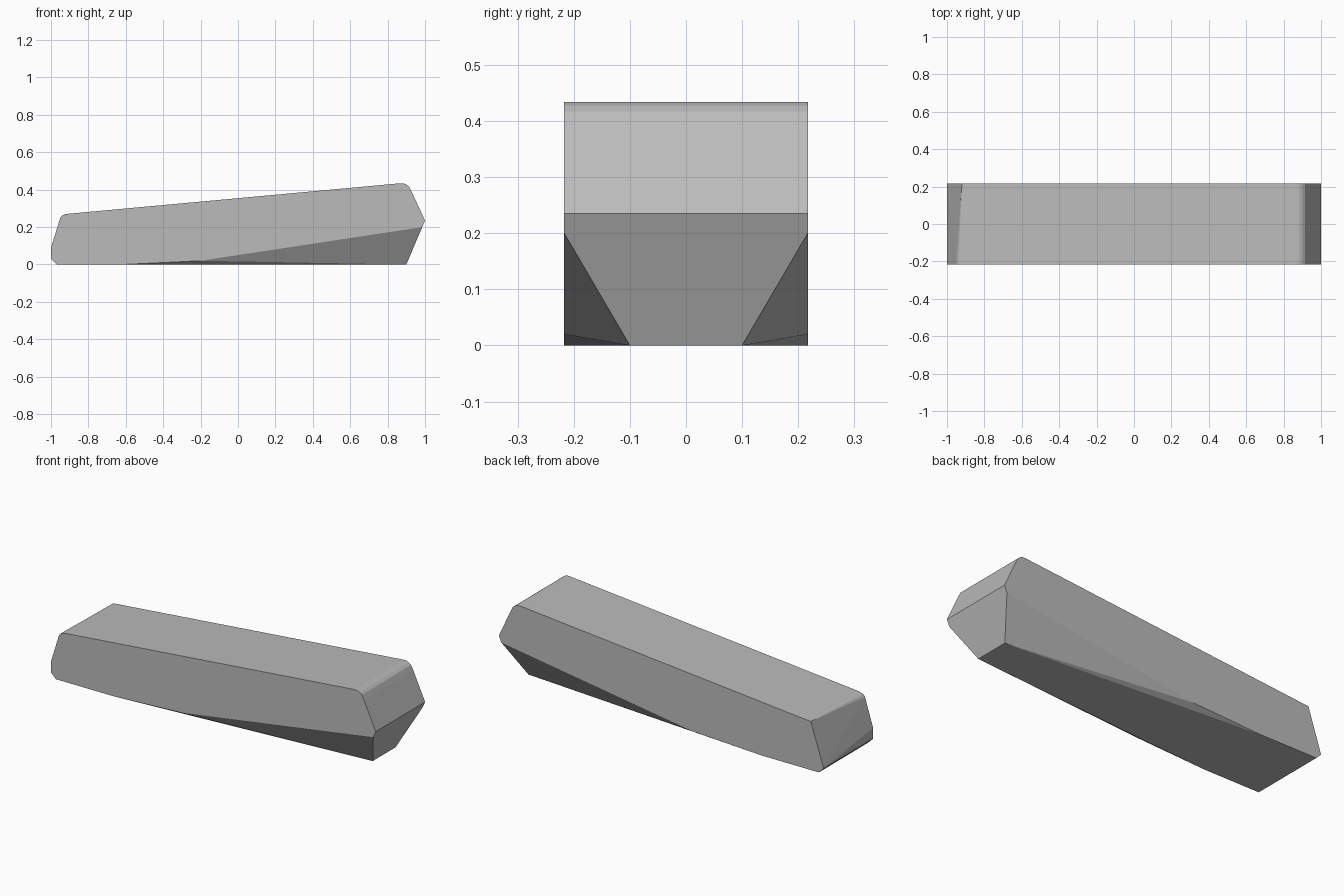
import bpy
import bmesh
from math import radians

cube = bpy.data.objects.get("Cube")
if cube:
    bpy.data.objects.remove(cube, do_unlink=True)

HALF = 0.217   # half of the block's width

# Single grey material
grey = bpy.data.materials.new("stone grey")
grey.use_nodes = True
colour = (0.5, 0.5, 0.5, 1)
grey.diffuse_color = colour
grey.node_tree.nodes["Principled BSDF"].inputs["Base Color"].default_value = colour

# Tall end: rounded top edge and pointed nose, the same on both sides
tall_end = [(0.865, 0.434), (0.885, 0.434), (0.9, 0.428), (0.914, 0.417),
            (0.928, 0.39), (1, 0.235), (0.985, 0.2)]
# Undercut edge rising along each lower side
undercut = [(-0.62, 0), (-0.2, 0.02)]
# Low end: chamfered at the front, plainer at the back
low_front = [(-0.97, 0), (-1, 0.03), (-1, 0.09), (-0.95, 0.25),
             (-0.94, 0.262), (-0.91, 0.271)]
low_back = [(-0.97, 0), (-1, 0.03), (-0.92, 0.27)]

# The block is the convex hull of its two side outlines and the narrow foot
bm = bmesh.new()
for side, low_end in ((-1, low_front), (1, low_back)):
    for x, z in tall_end + undercut + low_end:
        bm.verts.new((x, side * HALF, z))
    bm.verts.new((0.9, side * 0.1, 0))
bmesh.ops.convex_hull(bm, input=bm.verts)
bmesh.ops.dissolve_limit(bm, angle_limit=radians(1), verts=bm.verts, edges=bm.edges)
bmesh.ops.recalc_face_normals(bm, faces=bm.faces)

mesh = bpy.data.meshes.new("stone_block")
bm.to_mesh(mesh)
bm.free()
mesh.materials.append(grey)
block = bpy.data.objects.new("stone_block", mesh)
bpy.context.collection.objects.link(block)
